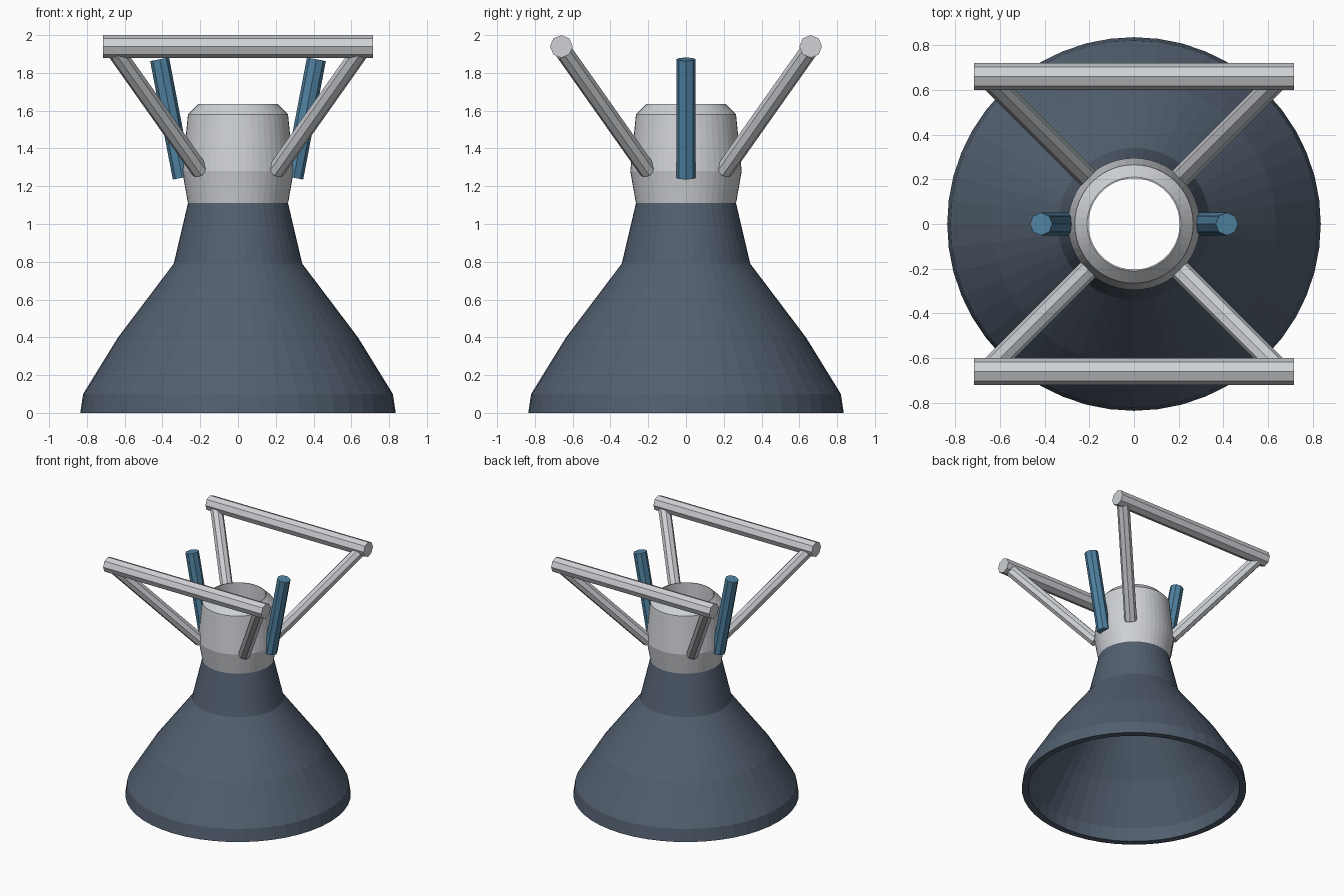
import bpy, bmesh, math
from mathutils import Vector

old = bpy.data.objects.get("Cube")
if old:
    bpy.data.objects.remove(old, do_unlink=True)


def material(name, rgb):
    m = bpy.data.materials.new(name)
    m.use_nodes = True
    m.diffuse_color = (*rgb, 1)
    m.node_tree.nodes["Principled BSDF"].inputs["Base Color"].default_value = (*rgb, 1)
    return m


slate = material("slate blue", (0.085, 0.115, 0.16))
grey = material("light grey", (0.62, 0.64, 0.67))
blue = material("steel blue", (0.08, 0.225, 0.36))


def finish(name, bm, mat):
    bmesh.ops.recalc_face_normals(bm, faces=bm.faces)
    mesh = bpy.data.meshes.new(name)
    bm.to_mesh(mesh)
    bm.free()
    mesh.materials.append(mat)
    obj = bpy.data.objects.new(name, mesh)
    bpy.context.collection.objects.link(obj)
    return obj


def lathe(name, profile, mat, sides=48):
    """Revolve a closed (radius, height) profile around z."""
    bm = bmesh.new()
    rings = []
    for i in range(sides):
        a = math.tau * i / sides
        rings.append([bm.verts.new((r * math.cos(a), r * math.sin(a), z)) for r, z in profile])
    n = len(profile)
    for i in range(sides):
        here, there = rings[i], rings[(i + 1) % sides]
        for j in range(n):
            k = (j + 1) % n
            bm.faces.new((here[j], there[j], there[k], here[k]))
    return finish(name, bm, mat)


def rod(name, start, end, radius, mat, sides=8):
    """Straight capped rod between two points."""
    start, end = Vector(start), Vector(end)
    axis = end - start
    bm = bmesh.new()
    bmesh.ops.create_cone(bm, cap_ends=True, segments=sides, radius1=radius,
                          radius2=radius, depth=axis.length)
    turn = axis.to_track_quat("Z", "Y").to_matrix().to_4x4()
    turn.translation = (start + end) / 2
    bm.transform(turn)
    return finish(name, bm, mat)


# Hollow bell nozzle, outer wall up and inner wall down
lathe("bell_nozzle", [(0.835, 0), (0.82, 0.1), (0.635, 0.4), (0.34, 0.79), (0.265, 1.11),
                      (0.21, 1.11), (0.295, 0.77), (0.59, 0.39), (0.77, 0.1), (0.785, 0)], slate)

# Open chamber with a chamfered top lip
lathe("chamber", [(0.265, 1.11), (0.295, 1.28), (0.265, 1.58), (0.21, 1.635),
                  (0.204, 1.635), (0.204, 1.11)], grey)

# Mounting frame: a cross bar front and back, each held by two diagonal struts
for sy, place in ((-1, "front"), (1, "back")):
    rod(place + "_bar", (-0.715, sy * 0.66, 1.94), (0.715, sy * 0.66, 1.94), 0.06, grey)
    for sx, side in ((1, "left"), (-1, "right")):
        rod(f"{place}_{side}_strut", (sx * 0.2, sy * 0.2, 1.28),
            (sx * 0.645, sy * 0.645, 1.91), 0.047, grey)

# Feed pipes leaning outward at each side
for sx, side in ((1, "left"), (-1, "right")):
    rod(side + "_feed_pipe", (sx * 0.295, 0, 1.245), (sx * 0.415, 0, 1.872), 0.051, blue)
